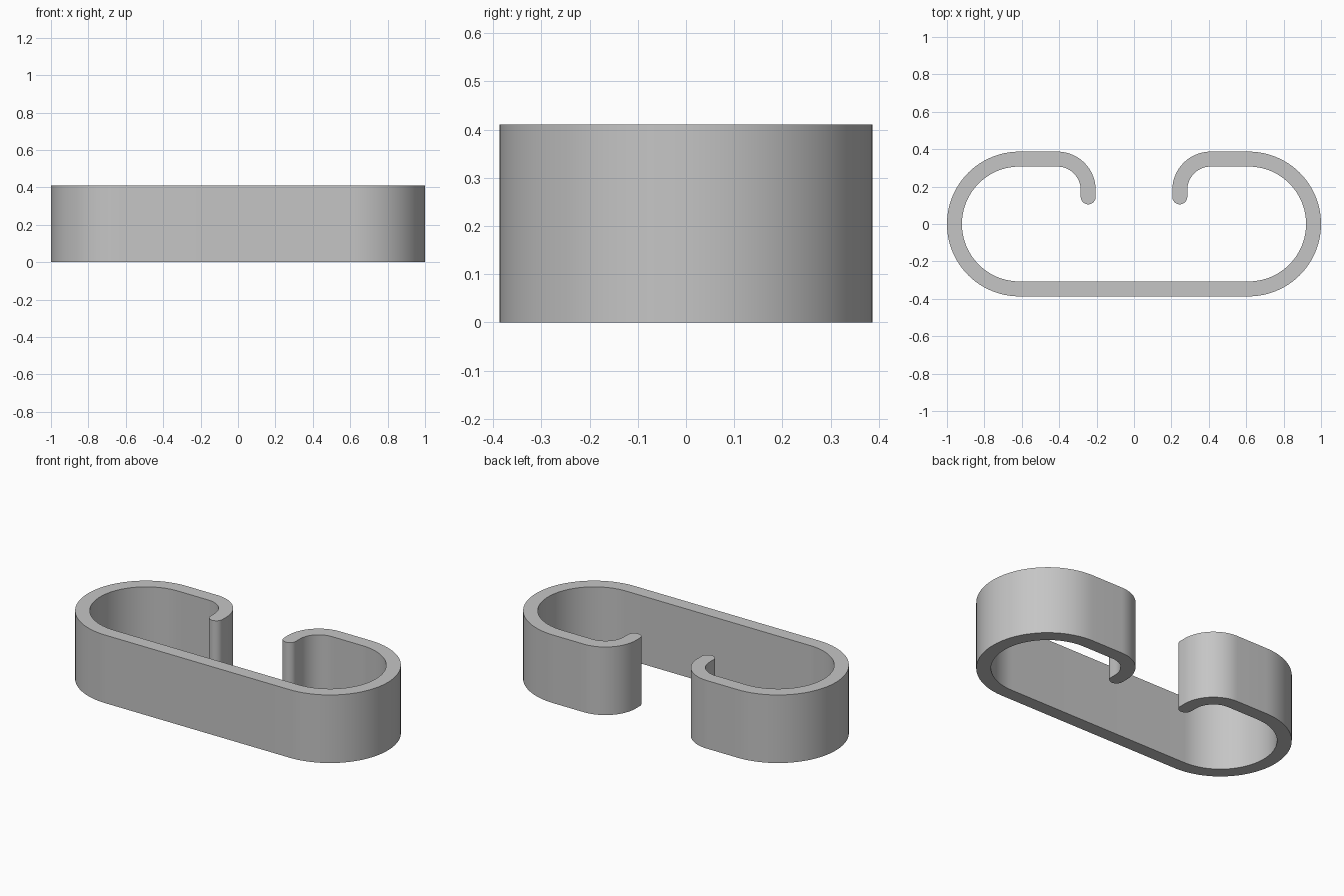
import bpy
import bmesh
from math import cos, sin, pi, radians

cube = bpy.data.objects.get("Cube")
if cube:
    bpy.data.objects.remove(cube, do_unlink=True)

HEIGHT = 0.41
HALF_WALL = 0.04
END_R, END_X = 0.347, 0.613      # big rounded ends, wall centre line
CURL_R, CURL_X = 0.165, 0.41     # inward curls beside the opening
CURL_Y = END_R - CURL_R
TIP_X, TIP_Y = CURL_X - CURL_R, 0.145


def arc(cx, cy, r, start, end, steps):
    """Wall samples along an arc: pairs of outer and inner points."""
    pairs = []
    for i in range(steps + 1):
        a = radians(start + (end - start) * i / steps)
        pairs.append([(cx + (r + s) * cos(a), cy + (r + s) * sin(a))
                      for s in (HALF_WALL, -HALF_WALL)])
    return pairs


# Left half of the wall: big end, curl, then the rounded tip narrowing to a point
half = arc(END_X, 0, END_R, -90, 90, 48)
half += arc(CURL_X, CURL_Y, CURL_R, 90, 180, 24)
for i in range(11):
    a = pi / 2 * i / 10
    y, w = TIP_Y - HALF_WALL * sin(a), HALF_WALL * cos(a)
    half.append([(TIP_X - w, y), (TIP_X + w, y)])

# Mirror to get the whole strip
mirrored = [[(-x, y) for x, y in pair] for pair in reversed(half)]
strip = mirrored + half

# Flat strip, raised to full height
bm = bmesh.new()
rows = [[bm.verts.new((x, y, 0)) for x, y in pair] for pair in strip]
for (a, b), (c, d) in zip(rows, rows[1:]):
    bm.faces.new((a, c, d, b))
bmesh.ops.remove_doubles(bm, verts=bm.verts[:], dist=0.0005)
result = bmesh.ops.extrude_face_region(bm, geom=bm.faces[:], use_keep_orig=True)
top = [g for g in result["geom"] if isinstance(g, bmesh.types.BMVert)]
bmesh.ops.translate(bm, verts=top, vec=(0, 0, HEIGHT))
bmesh.ops.recalc_face_normals(bm, faces=bm.faces[:])
mesh = bpy.data.meshes.new("clip_band")
bm.to_mesh(mesh)
bm.free()

# Plain grey material
grey = bpy.data.materials.new("light_grey")
grey.use_nodes = True
colour = (0.56, 0.56, 0.56, 1)
grey.diffuse_color = colour
grey.node_tree.nodes["Principled BSDF"].inputs["Base Color"].default_value = colour
mesh.materials.append(grey)

band = bpy.data.objects.new("clip_band", mesh)
bpy.context.collection.objects.link(band)
bpy.ops.object.select_all(action="DESELECT")
band.select_set(True)
bpy.context.view_layer.objects.active = band
bpy.ops.object.shade_smooth_by_angle(angle=radians(30))
